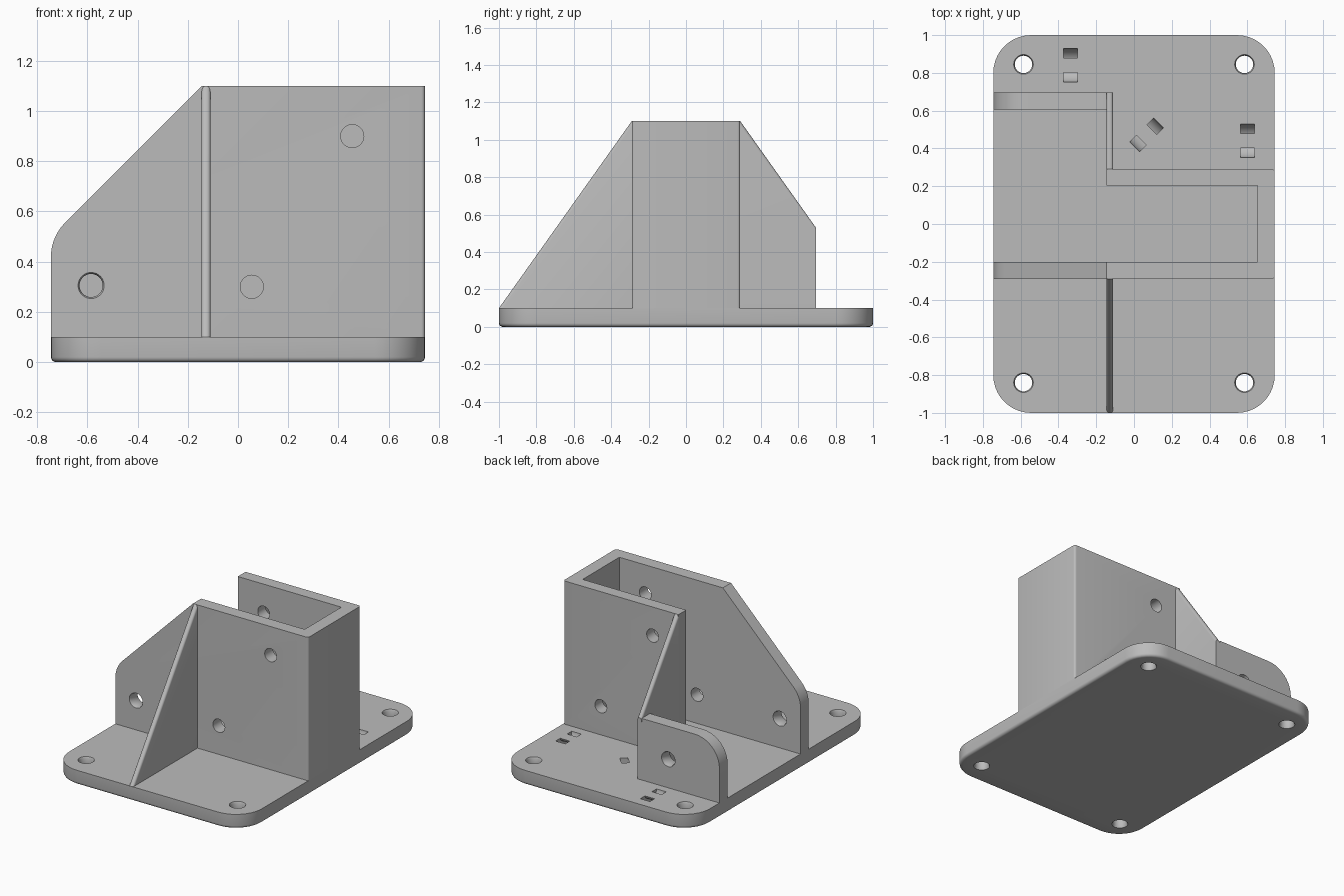
import bpy, bmesh
from math import sin, cos, pi, radians
from mathutils import Matrix, Vector

cube = bpy.data.objects.get("Cube")
if cube:
    bpy.data.objects.remove(cube, do_unlink=True)

grey = bpy.data.materials.new("plain grey")
grey.use_nodes = True
GREY = (0.5, 0.5, 0.5, 1)
grey.diffuse_color = GREY
grey.node_tree.nodes["Principled BSDF"].inputs["Base Color"].default_value = GREY

W, FLOOR, TOP = 0.745, 0.1, 1.1      # half width, plate top, wall top
WALL, RIB = 0.29, (-0.145, -0.11)    # outer wall face, rib extent


def finish(name, bm):
    bmesh.ops.recalc_face_normals(bm, faces=bm.faces)
    mesh = bpy.data.meshes.new(name)
    bm.to_mesh(mesh)
    bm.free()
    mesh.materials.append(grey)
    ob = bpy.data.objects.new(name, mesh)
    bpy.context.collection.objects.link(ob)
    return ob


def prism(name, points, push, rounded=None, radius=0.015):
    """Extrude an outline; round the edges chosen by a rule on their ends."""
    bm = bmesh.new()
    face = bm.faces.new([bm.verts.new(p) for p in points])
    out = bmesh.ops.extrude_face_region(bm, geom=[face], use_keep_orig=True)
    bmesh.ops.translate(bm, vec=push, verts=[v for v in out["geom"] if isinstance(v, bmesh.types.BMVert)])
    bmesh.ops.recalc_face_normals(bm, faces=bm.faces)
    if rounded:
        edges = [e for e in bm.edges if rounded(e.verts[0].co, e.verts[1].co)]
        bmesh.ops.bevel(bm, geom=edges, offset=radius, segments=4, profile=0.5, affect='EDGES')
    return finish(name, bm)


def lathe(name, profile, matrix, closed=False, steps=40):
    """Spin (radius, height) points round z, then place the result."""
    bm = bmesh.new()
    verts = [bm.verts.new((r, 0, h)) for r, h in profile]
    pairs = list(zip(verts, verts[1:])) + ([(verts[-1], verts[0])] if closed else [])
    edges = [bm.edges.new(p) for p in pairs]
    bmesh.ops.spin(bm, geom=verts + edges, cent=(0, 0, 0), axis=(0, 0, 1), angle=2 * pi, steps=steps)
    bmesh.ops.remove_doubles(bm, verts=bm.verts, dist=0.0001)
    bm.transform(matrix)
    return finish(name, bm)


def hole(centre, thick, along_y=False, flare=0.0):
    h, r = thick / 2, 0.046
    wide = r + flare
    profile = [(0, -h - 0.02), (wide, -h - 0.02), (wide, -h), (r, -h + 0.012),
               (r, h - 0.012), (wide, h), (wide, h + 0.02), (0, h + 0.02)]
    turn = Matrix.Rotation(pi / 2 if along_y else 0, 4, 'X')
    return lathe("hole_cutter", profile, Matrix.Translation(centre) @ turn)


def tunnel(x, y, turn):
    """Curved strap channel dipping below the plate's top face."""
    profile = [(0.04, -0.037), (0.09, -0.037), (0.09, 0.037), (0.04, 0.037)]
    place = Matrix.Translation((x, y, 0.11)) @ Matrix.Rotation(turn, 4, 'Z')
    return lathe("strap_cutter", profile, place @ Matrix.Rotation(pi / 2, 4, 'Y'), closed=True)


def activate(ob):
    bpy.ops.object.select_all(action='DESELECT')
    ob.select_set(True)
    bpy.context.view_layer.objects.active = ob


def cut(ob, cutters):
    activate(ob)
    for c in cutters:
        mod = ob.modifiers.new("cut", 'BOOLEAN')
        mod.operation, mod.solver, mod.object = 'DIFFERENCE', 'EXACT', c
        bpy.ops.object.modifier_apply(modifier=mod.name)
        bpy.data.objects.remove(c, do_unlink=True)


def arc(cx, cy, r, start, end, n=10):
    angles = [radians(start + (end - start) * i / n) for i in range(n + 1)]
    return [(cx + r * cos(a), cy + r * sin(a)) for a in angles]


# Base plate: rounded corners, softened lower rim, screw holes and strap tunnels
R = 0.2
outline = []
for i, (sx, sy) in enumerate([(1, 1), (-1, 1), (-1, -1), (1, -1)]):
    outline += arc(sx * (W - R), sy * (1 - R), R, 90 * i, 90 * i + 90)
base = prism("base_plate", [(x, y, 0) for x, y in outline], (0, 0, FLOOR),
             lambda a, b: a.z < 0.01 and b.z < 0.01, 0.02)
cut(base, [hole((sx * 0.585, y, FLOOR / 2), FLOOR, flare=0.006)
           for sx in (-1, 1) for y in (-0.84, 0.845)])
cut(base, [tunnel(-0.335, 0.84, 0), tunnel(0.6, 0.44, 0), tunnel(0.067, 0.472, -pi / 4)])

# Post socket: U-shaped wall with rounded outer corners
plan = [(-W, -WALL), (W, -WALL), (W, WALL), (RIB[0], WALL), (RIB[0], 0.205),
        (0.655, 0.205), (0.655, -0.2), (-W, -0.2)]
socket = prism("socket_wall", [(x, y, FLOOR) for x, y in plan], (0, 0, TOP - FLOOR),
               lambda a, b: abs(a.z - b.z) > 0.5 and a.x > 0.7, 0.015)
# Sloped shoulder on the long front wall
bend = arc(-W + 0.19, 0.42, 0.19, 180, 135)
shape = [(-0.8, 0.42)] + bend + [(RIB[0], TOP), (RIB[0] + 0.03, TOP + 0.03), (-0.8, TOP + 0.03)]
shoulder = prism("shoulder_cutter", [(x, -0.35, z) for x, z in shape], (0, 0.25, 0))
cut(socket, [shoulder])
# Bolt holes
front_y, back_y = -0.245, 0.2475
cut(socket, [hole((-0.585, front_y, 0.305), 0.09, True, 0.006),
             hole((0.455, front_y, 0.9), 0.09, True), hole((0.055, front_y, 0.3), 0.09, True),
             hole((0.055, back_y, 0.9), 0.085, True), hole((0.455, back_y, 0.3), 0.085, True)])

# Low rear tab with one rounded corner
TAB = 0.53
tab_shape = [(RIB[0], FLOOR), (RIB[0], TAB)] + arc(-W + 0.19, TAB - 0.19, 0.19, 90, 180) + [(-W, FLOOR)]
tab = prism("rear_tab", [(x, 0.605, z) for x, z in tab_shape], (0, 0.09, 0))
cut(tab, [hole((-0.35, 0.65, 0.3), 0.09, True, 0.006)])


# Gusset ribs with rounded sloping edges
def sloping(a, b):
    return abs(a.z - b.z) > 0.1 and abs(a.y - b.y) > 0.1


ribs = [("front_rib", [(-WALL, FLOOR), (-1, FLOOR), (-WALL, TOP)]),
        ("rear_rib", [(WALL, FLOOR), (0.695, FLOOR), (0.695, TAB), (WALL, TOP)])]
parts = [base, socket, tab]
for name, side in ribs:
    parts.append(prism(name, [(RIB[0], y, z) for y, z in side], (RIB[1] - RIB[0], 0, 0), sloping))

for ob in parts:
    activate(ob)
    bpy.ops.object.shade_smooth_by_angle(angle=radians(30))
